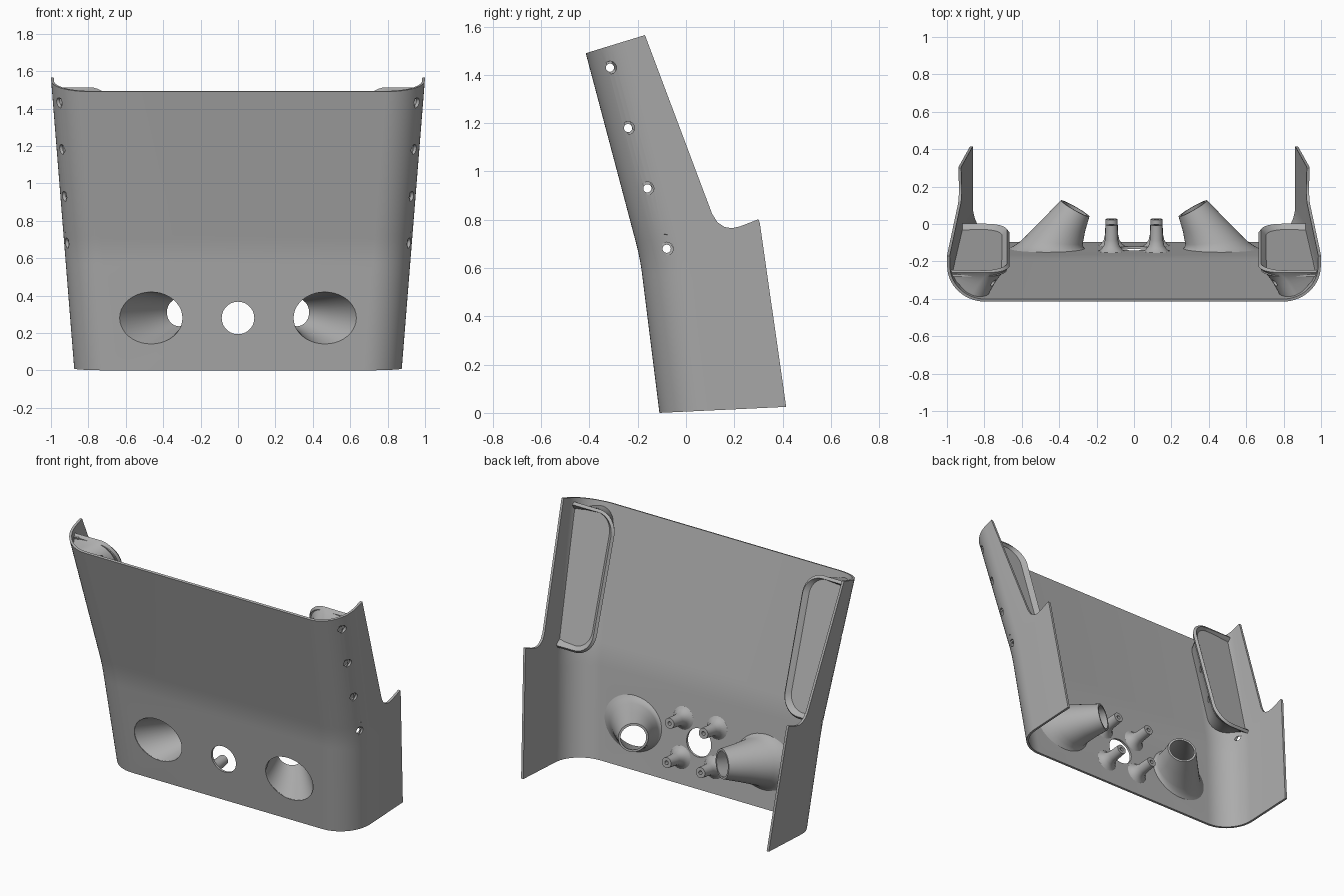
import bpy, bmesh
from math import sin, cos, pi, sqrt
from mathutils import Vector as V

if "Cube" in bpy.data.objects:
    bpy.data.objects.remove(bpy.data.objects["Cube"], do_unlink=True)

grey = bpy.data.materials.new("plain grey")
grey.use_nodes = True
COLOUR = (0.42, 0.42, 0.42, 1)
grey.diffuse_color = COLOUR
grey.node_tree.nodes["Principled BSDF"].inputs["Base Color"].default_value = COLOUR

WALL, CORNER, BEND = 0.015, 0.2, 0.64


# Shape rules of the shell
def half_width(z):
    return 0.875 + 0.08 * z


def front_y(z):
    d, h = z - BEND, 0.07
    ramp = 0 if d < -h else d if d > h else (d + h) ** 2 / (4 * h)
    return -0.11 - 0.125 * z - 0.14 * ramp


def shell_y(x, z):
    d = min(max(x - half_width(z) + CORNER, 0), CORNER)
    return front_y(z) + CORNER - sqrt(CORNER ** 2 - d * d)


def shell_x(y, z):
    d = min(max(front_y(z) + CORNER - y, 0), CORNER)
    return half_width(z) - CORNER + sqrt(CORNER ** 2 - d * d)


def lip_y(z):
    return -0.255 + 0.31 * (1.51 - z)


# Mesh helpers
def ring(c, u, v, n=40):
    return [c + u * cos(2 * pi * i / n) + v * sin(2 * pi * i / n) for i in range(n)]


def loft(name, rings, cyclic=True, caps=True, loop=False):
    bm = bmesh.new()
    rows = [[bm.verts.new(p) for p in r] for r in rings]
    n = len(rows[0])
    pairs = list(zip(rows, rows[1:])) + ([(rows[-1], rows[0])] if loop else [])
    for a, b in pairs:
        for i in range(n if cyclic else n - 1):
            j = (i + 1) % n
            bm.faces.new((a[i], a[j], b[j], b[i]))
    if caps:
        bm.faces.new(rows[0])
        bm.faces.new(rows[-1])
    bmesh.ops.recalc_face_normals(bm, faces=bm.faces)
    mesh = bpy.data.meshes.new(name)
    bm.to_mesh(mesh)
    bm.free()
    mesh.materials.append(grey)
    ob = bpy.data.objects.new(name, mesh)
    bpy.context.collection.objects.link(ob)
    return ob


def modify(ob, kind, **settings):
    mod = ob.modifiers.new(kind.lower(), kind)
    for key, value in settings.items():
        setattr(mod, key, value)
    bpy.context.view_layer.objects.active = ob
    bpy.ops.object.modifier_apply(modifier=mod.name)


def cut(ob, cutter, operation="DIFFERENCE"):
    modify(ob, "BOOLEAN", object=cutter, operation=operation, solver="EXACT")


def mirror(ob):
    modify(ob, "MIRROR", use_mirror_merge=False)


def finish(ob, angle=0.5):
    bpy.ops.object.select_all(action="DESELECT")
    ob.select_set(True)
    bpy.context.view_layer.objects.active = ob
    bpy.ops.object.shade_smooth_by_angle(angle=angle)


# Shell: a U section lofted upwards along the bent front
def u_section(z, off):
    w, r, y = half_width(z) - off, CORNER - off, front_y(z) + off
    side = [V((w, 0.7, z))]
    for i in range(15):
        a = pi / 2 * i / 14
        side.append(V((w - r + r * cos(a), y + r - r * sin(a), z)))
    return side + [V((-p.x, p.y, z)) for p in reversed(side)]


levels = [-0.1] + [BEND + 0.02 * k for k in range(-4, 5)] + [1.7]
shell = loft("shell", [u_section(z, 0) + u_section(z, WALL)[::-1] for z in levels])

# Side outline that trims the shell
outline = [(-0.7, -0.028), (0.415, 0.025), (0.306, 0.785), (0.3, 0.802),
           (0.225, 0.773), (0.19, 0.765), (0.16, 0.77), (0.13, 0.79),
           (0.108, 0.825), (-0.17, 1.565), (-0.7, 1.403)]
trim = loft("trim_cutter", [[V((x, y, z)) for y, z in outline] for x in (-1.5, 1.5)])
cut(shell, trim, "INTERSECT")

# Cutters: counterbored side holes and the three front openings
cutters = [trim]
for y, z in ((-0.315, 1.43), (-0.24, 1.18), (-0.16, 0.93), (-0.08, 0.68)):
    step = shell_x(y, z) - 0.006
    stations = [(-1.3, 0.027), (-step, 0.027), (-step, 0.017),
                (step, 0.017), (step, 0.027), (1.3, 0.027)]
    cutters.append(loft("bore_cutter", [
        ring(V((x, y, z)), V((0, r, 0)), V((0, 0, r)), 24) for x, r in stations]))
bores = cutters[1:]
HOLE_Z = 0.28
for x, rx, rz in ((0, 0.087, 0.087), (0.465, 0.168, 0.14), (-0.465, 0.168, 0.14)):
    cutters.append(loft("opening_cutter", [
        ring(V((x, y, HOLE_Z)), V((rx, 0, 0)), V((0, 0, rz))) for y in (-0.5, 0.1)]))
for c in cutters[1:]:
    cut(shell, c)
finish(shell)

# Tapered tubes behind the two large openings
base, tip = V((0.465, front_y(HOLE_Z) + 0.003, HOLE_Z)), V((0.315, 0.083, 0.31))
up = V((0, -0.125, 0.992))


def tube_ring(t, r):
    across = V((1.2, 0, 0)).lerp(V((0.87, 0.49, 0)), t)
    return ring(base.lerp(tip, t), across * r, up * r)


outer = [(0.03, 0.178), (0.07, 0.163), (0.14, 0.149), (0.25, 0.138), (0.6, 0.113), (1, 0.088)]
inner = [(1, 0.075), (0.5, 0.1075), (0, 0.14)]
tubes = loft("tapered_tubes", [tube_ring(t, r) for t, r in outer + inner],
             caps=False, loop=True)
mirror(tubes)
finish(tubes, 0.7)

# Four screw posts around the middle opening
axis = V((0, 0.992, 0.125))
post = [(0.01, 0.08), (0.022, 0.058), (0.045, 0.042), (0.075, 0.035),
        (0.157, 0.032), (0.157, 0.012), (0.09, 0.012)]
for label, z in (("lower", HOLE_Z - 0.12), ("upper", HOLE_Z + 0.12)):
    foot = V((0.12, front_y(z), z))
    ob = loft(label + "_screw_posts", [
        ring(foot + axis * s, V((r, 0, 0)), up * r, 24) for s, r in post])
    mirror(ob)
    finish(ob, 0.7)


# Pockets in the upper corners: flared collar and recessed plate
def pocket_path(x_in, z_low, z_high, r):
    pts = [(half_width(z_high) - 0.012, z_high)]
    for cz, start in ((z_high - r, pi / 2), (z_low + r, pi)):
        for i in range(11):
            a = start + pi / 2 * i / 10
            pts.append((x_in + r + r * cos(a), cz + r * sin(a)))
    return pts + [(half_width(z_low) - 0.012, z_low)]


lip = [V((x, lip_y(z), z)) for x, z in pocket_path(0.672, 0.7, 1.505, 0.12)]
root = [V((x, min(shell_y(x, z) + 0.007, lip_y(z) - 0.008), z))
        for x, z in pocket_path(0.79, 0.75, 1.46, 0.09)]
collar_rows = []
for k in range(7):
    t = k / 6
    collar_rows.append([a.lerp(b, t) + V((0, 0.02 * sin(pi * t), 0)) * (b.y - a.y) / 0.15
                        for a, b in zip(root, lip)])
collars = loft("pocket_collars", collar_rows, cyclic=False, caps=False)
modify(collars, "SOLIDIFY", thickness=0.02, offset=0)
mirror(collars)
for c in bores:
    cut(collars, c)
finish(collars, 0.7)

plate = [[V((x, lip_y(z) - drop, z)) for x, z in pocket_path(0.68, 0.708, 1.497, 0.115)]
         for drop in (0.018, 0.03)]
plates = loft("pocket_plates", plate)
mirror(plates)
finish(plates)

# Remove the cutters
for c in cutters:
    bpy.data.objects.remove(c, do_unlink=True)
